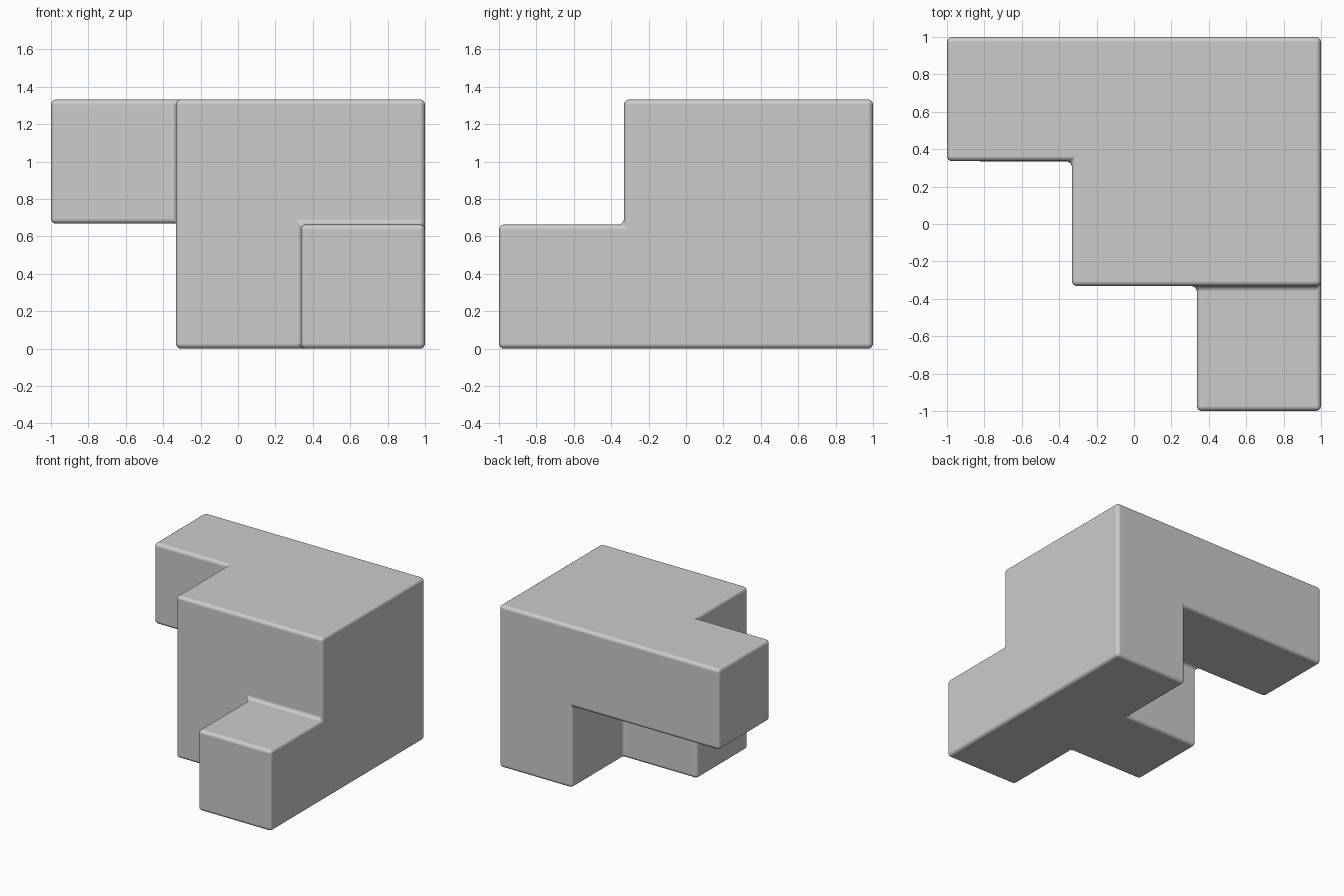
import bpy
import bmesh
from mathutils import Vector

default_cube = bpy.data.objects.get("Cube")
if default_cube:
    bpy.data.objects.remove(default_cube, do_unlink=True)

CLEARANCE = 0.002                    # every face sits slightly inside its cell
CELL = (2 + 2 * CLEARANCE) / 3
BEVEL = 0.028

# Occupied cells: column x, row y, layer z
lower = {(2, 0, 0), (2, 1, 0), (2, 2, 0), (1, 1, 0)}
upper = {(0, 2, 1), (1, 2, 1), (2, 2, 1), (1, 1, 1), (2, 1, 1)}
cells = lower | upper

# Outer skin of the cells
bm = bmesh.new()
points = {}


def corner(p):
    key = tuple(p)
    if key not in points:
        points[key] = bm.verts.new(Vector(p))
    return points[key]


for cell in cells:
    for axis in range(3):
        for side in (0, 1):
            neighbour = list(cell)
            neighbour[axis] += 2 * side - 1
            if tuple(neighbour) in cells:
                continue
            loop = []
            for du, dv in ((0, 0), (1, 0), (1, 1), (0, 1)):
                p = list(cell)
                p[axis] += side
                p[(axis + 1) % 3] += du
                p[(axis + 2) % 3] += dv
                loop.append(corner(p))
            bm.faces.new(loop if side else loop[::-1])

# Merge the cell squares into large flat sides
bm.normal_update()
flat = [e for e in bm.edges if e.calc_face_angle(0) < 0.01]
bmesh.ops.dissolve_edges(bm, edges=flat, use_verts=True)
bm.normal_update()

# Pull the sides inward by the clearance, then centre the block on the ground
moved = {}
for v in bm.verts:
    normals = {tuple(round(c) for c in f.normal) for f in v.link_faces}
    inward = sum((Vector(n) for n in normals), Vector())
    moved[v] = v.co * CELL - inward * CLEARANCE - Vector((1 + CLEARANCE, 1 + CLEARANCE, CLEARANCE))
for v, co in moved.items():
    v.co = co

mesh = bpy.data.meshes.new("puzzle_block")
bm.to_mesh(mesh)
bm.free()
block = bpy.data.objects.new("puzzle_block", mesh)
bpy.context.collection.objects.link(block)

# Plain grey material
grey = bpy.data.materials.new("plain_grey")
grey.use_nodes = True
colour = (0.6, 0.6, 0.6, 1)
grey.diffuse_color = colour
grey.node_tree.nodes["Principled BSDF"].inputs["Base Color"].default_value = colour
mesh.materials.append(grey)

# Rounded edges and inner fillets
mesh.shade_smooth()
bevel = block.modifiers.new("rounded_edges", "BEVEL")
bevel.width = BEVEL
bevel.segments = 4
bevel.limit_method = "ANGLE"
bevel.harden_normals = True
